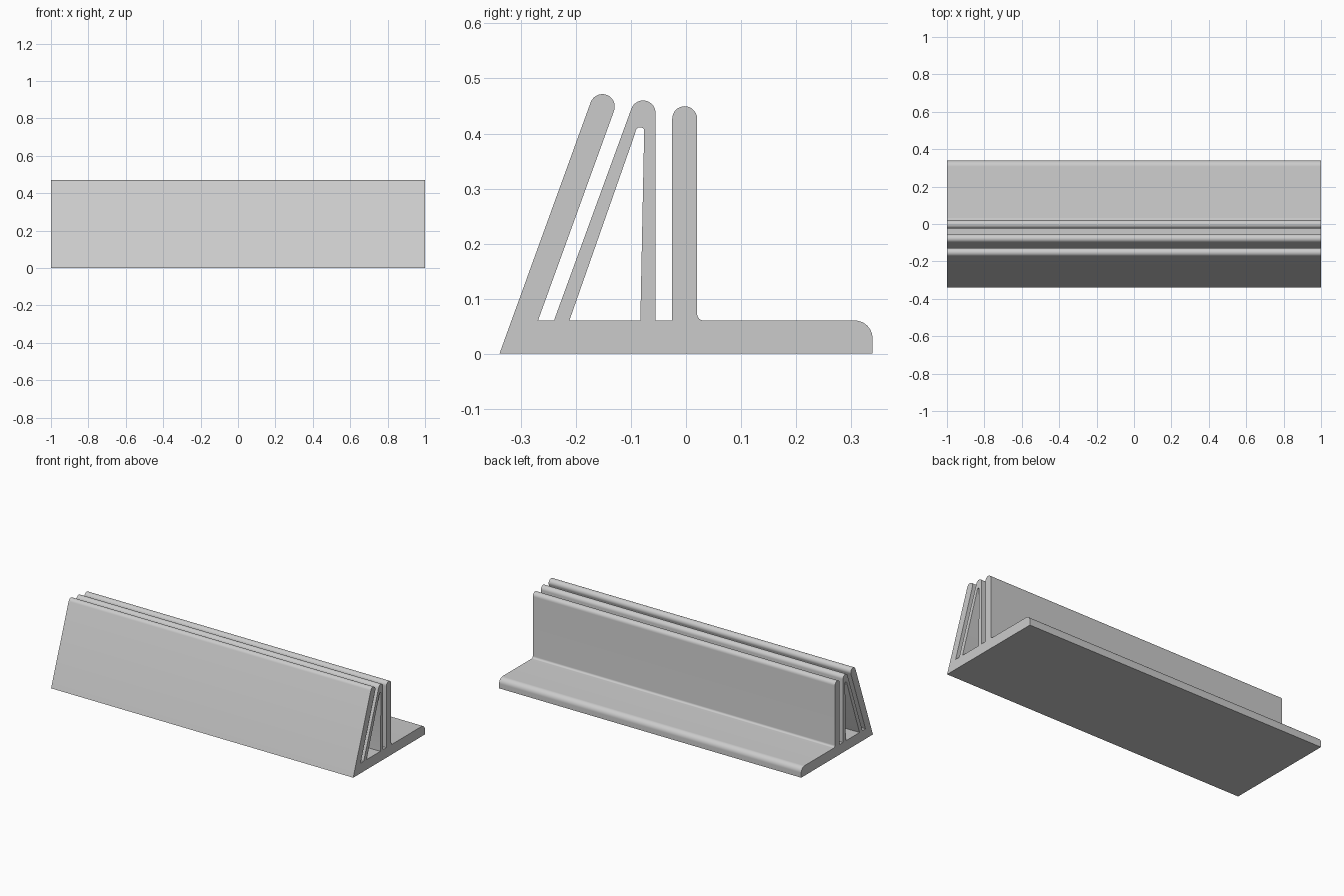
import bpy
import bmesh
from math import sin, cos, radians, tan

if "Cube" in bpy.data.objects:
    bpy.data.objects.remove(bpy.data.objects["Cube"], do_unlink=True)

HALF_LENGTH = 1.0
HALF_DEPTH = 0.339
BASE = 0.06          # thickness of the foot
R = 0.0226           # half thickness of the upright plates
LEAN = 20            # lean of the front plates in degrees


def arc(cy, cz, r, start, end, steps=14):
    """Points of an arc in the cross-section, angles in degrees."""
    angles = [radians(start + (end - start) * i / steps) for i in range(steps + 1)]
    return [(cy + r * cos(a), cz + r * sin(a)) for a in angles]


def build_extrusion(name, loops, material):
    """Extrude closed cross-section loops (outline and holes) along x."""
    bm = bmesh.new()
    ends = {-1: [], 1: []}
    for loop in loops:
        rings = {s: [bm.verts.new((s * HALF_LENGTH, y, z)) for y, z in loop] for s in ends}
        count = len(loop)
        for i in range(count):
            j = (i + 1) % count
            bm.faces.new((rings[-1][i], rings[-1][j], rings[1][j], rings[1][i]))
        for s, ring in rings.items():
            ends[s] += [bm.edges.get((ring[i], ring[(i + 1) % count])) for i in range(count)]
    for edges in ends.values():
        bmesh.ops.triangle_fill(bm, use_beauty=True, edges=edges)
    bmesh.ops.recalc_face_normals(bm, faces=bm.faces)
    mesh = bpy.data.meshes.new(name)
    bm.to_mesh(mesh)
    bm.free()
    mesh.materials.append(material)
    obj = bpy.data.objects.new(name, mesh)
    bpy.context.collection.objects.link(obj)
    return obj


grey = bpy.data.materials.new("light_grey")
grey.use_nodes = True
grey.diffuse_color = (0.6, 0.6, 0.6, 1)
grey.node_tree.nodes["Principled BSDF"].inputs["Base Color"].default_value = (0.6, 0.6, 0.6, 1)

slope = tan(radians(LEAN))
plate_width = 2 * R / cos(radians(LEAN))

# Outline: foot, leaning front plate, wedge divider, upright back plate
outline = [(-HALF_DEPTH, 0)]
outline += arc(-0.152, 0.449, R, 180 - LEAN, -LEAN)
outline += [(-HALF_DEPTH + BASE * slope + plate_width, BASE), (-0.24, BASE)]
outline += arc(-0.078, 0.4375, R, 180 - LEAN, 0)
outline += [(-0.0554, BASE), (-0.025, BASE)]
outline += arc(-0.0024, 0.427, R, 180, 0)
outline += arc(0.0322, BASE + 0.012, 0.012, 180, 270, 6)
outline += arc(HALF_DEPTH - 0.032, BASE - 0.032, 0.032, 90, 0, 10)
outline += [(HALF_DEPTH, 0)]

# Hollow inside the wedge divider
hollow = [(-0.212, BASE), (-0.093, 0.399), (-0.091, 0.407), (-0.087, 0.411),
          (-0.081, 0.411), (-0.077, 0.409), (-0.076, 0.404), (-0.083, BASE)]

stand = build_extrusion("slotted_stand", [outline, hollow], grey)
bpy.ops.object.select_all(action='DESELECT')
stand.select_set(True)
bpy.context.view_layer.objects.active = stand
bpy.ops.object.shade_smooth_by_angle(angle=radians(30))
